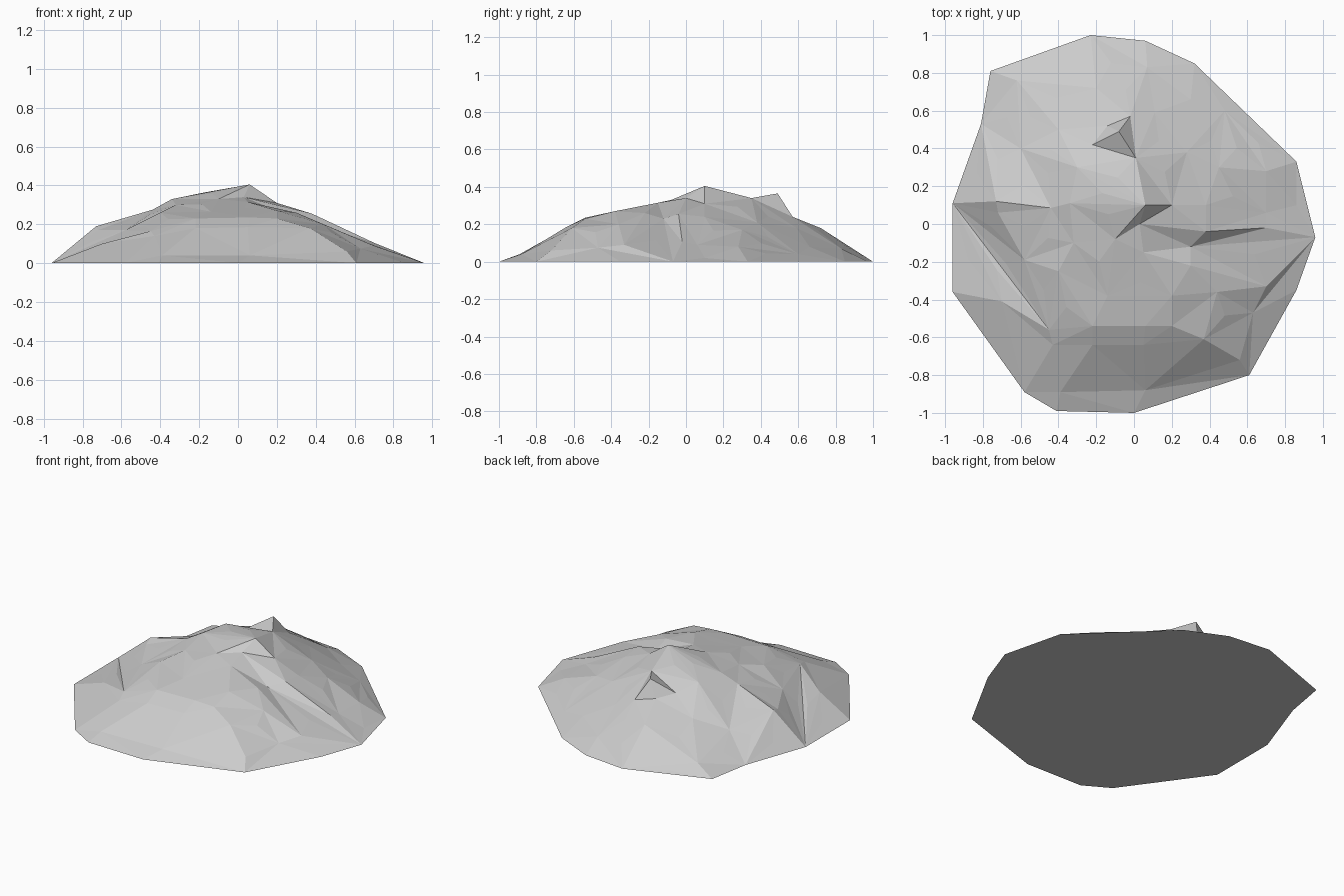
import bpy
import bmesh
import random
from mathutils import Vector
from mathutils.geometry import delaunay_2d_cdt

random.seed(4)

cube = bpy.data.objects.get("Cube")
if cube:
    bpy.data.objects.remove(cube, do_unlink=True)


def make_material(name, colour):
    material = bpy.data.materials.new(name)
    material.use_nodes = True
    material.diffuse_color = colour
    shader = material.node_tree.nodes["Principled BSDF"]
    shader.inputs["Base Color"].default_value = colour
    shader.inputs["Roughness"].default_value = 0.9
    return material


# Ground outline of the rock, counter-clockwise
outline = [(-.23, 1), (-.76, .81), (-.81, .53), (-.96, .11), (-.96, -.36),
           (-.58, -.89), (-.41, -.99), (0, -1), (.61, -.8), (.86, -.35),
           (.96, -.07), (.86, .33), (.32, .85), (.06, .97)]
left_tip, right_tip = (-.96, .11, 0), (.96, -.07, 0)
peak = (.06, .1, .405)

# Crest lines (x, y, height): each chain becomes a line of hard edges
summit_ridge = [left_tip, (-.73, .12, .19), (-.44, .085, .275), (-.34, .11, .33),
                peak, (.2, .1, .31), (.38, .1, .24), (.7, .06, .09), right_tip]
rear_ridge = [peak, (.01, .35, .34), (-.08, .49, .365)]
rear_spur = [(-.22, .42, .28), (-.14, .52, .26), (-.02, .57, .24)]
rear_slope = [(-.62, .76, .05), (-.2, .72, .18), (.07, .83, .07), (.3, .66, .08),
              (.48, .6, .04), (.7, .28, .08), (.86, .1, .02)]
rear_shoulder = [(-.6, .4, .13), (-.3, .3, .33), (-.4, .5, .19)]
rear_right = [(.11, .59, .18), (.28, .38, .21), (.45, .3, .17)]
right_cleft_top = [right_tip, (.7, -.02, .105), (.38, -.04, .255), (.03, 0, .34)]
right_cleft_foot = [right_tip, (.3, -.12, .23), (.05, -.15, .315)]
right_gully = [right_tip, (.63, -.47, .075), (.44, -.36, .2)]
right_rib = [right_tip, (.7, -.33, .09), (.3, -.22, .26)]
left_gully = [left_tip, (-.72, .06, .17), (-.58, -.19, .17), (-.4, -.25, .26)]
left_rib = [left_tip, (-.45, -.56, .165), (-.7, -.41, .1), left_tip]
plateau = [(-.32, -.1, .3), (-.1, -.08, .33), (-.14, -.38, .265), (.2, -.38, .27)]
plateau_rim = [(-.43, -.64, .14), (-.22, -.54, .23), (.06, -.54, .235),
               (.2, -.54, .23), (.44, -.36, .2)]
shelf_top = [(-.43, -.64, .14), (-.22, -.64, .18), (.05, -.64, .185),
             (.37, -.61, .18), (.56, -.72, .06)]
shelf_foot = [(-.39, -.89, .04), (.06, -.88, .04), (.56, -.72, .06)]

crests = [summit_ridge, rear_ridge, rear_spur, rear_slope, rear_shoulder,
          rear_right, right_cleft_top, right_cleft_foot, right_gully, right_rib,
          left_gully, left_rib, plateau, plateau_rim, shelf_top, shelf_foot]

# Collect shared points and the edges between them
points, edges = [], []


def point_index(point):
    if point not in points:
        points.append(point)
    return points.index(point)


def add_chain(chain):
    ids = [point_index(point) for point in chain]
    edges.extend(zip(ids, ids[1:]))


rim = [(x, y, 0) for x, y in outline]
add_chain(rim + rim[:1])
for crest in crests:
    add_chain(crest)

# Triangulate in plan, then lift every corner to its height
flat = [Vector(point[:2]) for point in points]
plan, _, triangles, sources, _, _ = delaunay_2d_cdt(flat, edges, [], 1, 1e-5)

bm = bmesh.new()
corners = []
for position, source in zip(plan, sources):
    if source:
        height = points[source[0]][2]
    else:
        near = sorted(points, key=lambda p: (Vector(p[:2]) - position).length)[:2]
        height = sum(p[2] for p in near) / len(near)
    corners.append(bm.verts.new((position.x, position.y, height)))
for triangle in triangles:
    bm.faces.new([corners[i] for i in triangle])

# Break the larger upper facets into slightly uneven smaller ones
large = [f for f in bm.faces
         if f.calc_area() > 0.03 and f.calc_center_median().y > -0.5]
poked = bmesh.ops.poke(bm, faces=large)
for vert in poked["verts"]:
    vert.co.z += random.uniform(-0.004, 0.008)

# Flat underside closes the rock
border = [e for e in bm.edges if e.is_boundary]
bmesh.ops.contextual_create(bm, geom=border)
bmesh.ops.recalc_face_normals(bm, faces=bm.faces)

mesh = bpy.data.meshes.new("rock_mound")
bm.to_mesh(mesh)
bm.free()
mesh.materials.append(make_material("stone grey", (0.6, 0.6, 0.6, 1)))
rock = bpy.data.objects.new("rock_mound", mesh)
bpy.context.scene.collection.objects.link(rock)
